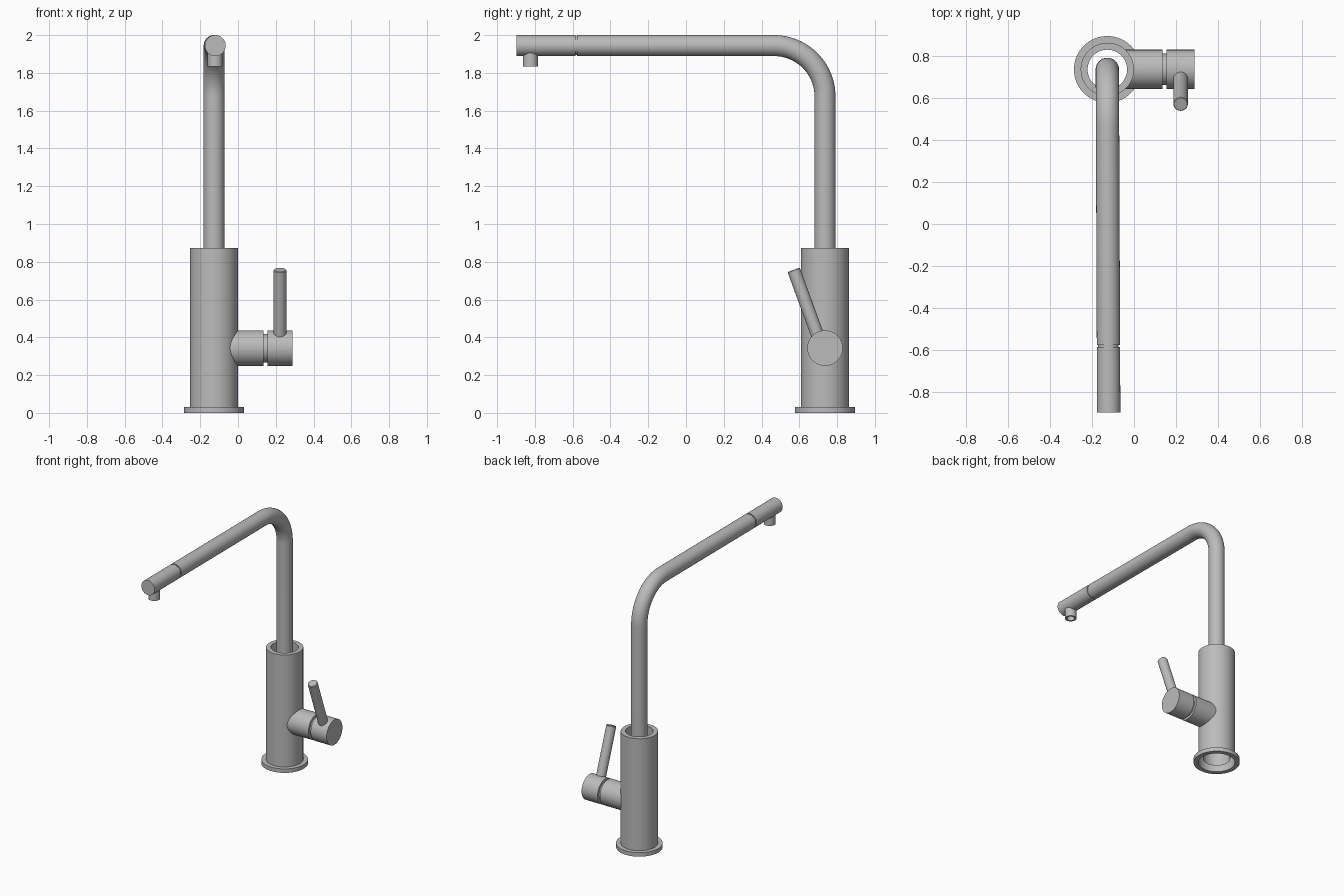
import bpy, bmesh, math
from mathutils import Vector

cube = bpy.data.objects.get("Cube")
if cube:
    bpy.data.objects.remove(cube, do_unlink=True)

SIDES = 64
CX, CY = -0.127, 0.736          # axis of the column

metal = bpy.data.materials.new("brushed grey metal")
GREY = (0.5, 0.5, 0.5, 1)
metal.diffuse_color = GREY
metal.use_nodes = True
metal.node_tree.nodes["Principled BSDF"].inputs["Base Color"].default_value = GREY


def finish(name, bm):
    """Turn a bmesh into a smooth-shaded object with sharp edges kept."""
    bmesh.ops.recalc_face_normals(bm, faces=bm.faces)
    mesh = bpy.data.meshes.new(name)
    bm.to_mesh(mesh)
    bm.free()
    mesh.materials.append(metal)
    ob = bpy.data.objects.new(name, mesh)
    bpy.context.collection.objects.link(ob)
    bpy.ops.object.select_all(action='DESELECT')
    ob.select_set(True)
    bpy.context.view_layer.objects.active = ob
    bpy.ops.object.shade_smooth_by_angle(angle=math.radians(35))
    return ob


def skin(rings, cap_start=True, cap_end=True, loop=False):
    """Bridge rings of points with quads and cap the ends."""
    bm = bmesh.new()
    rows = [[bm.verts.new(p) for p in ring] for ring in rings]
    pairs = list(zip(rows, rows[1:])) + ([(rows[-1], rows[0])] if loop else [])
    for a, b in pairs:
        for i in range(len(a)):
            j = (i + 1) % len(a)
            bm.faces.new((a[i], a[j], b[j], b[i]))
    if cap_start and not loop:
        bm.faces.new(rows[0])
    if cap_end and not loop:
        bm.faces.new(rows[-1])
    return bm


def ring(centre, axis, radius):
    """Circle of points around an axis."""
    axis = Vector(axis).normalized()
    u = axis.orthogonal().normalized()
    v = axis.cross(u)
    turns = [2 * math.pi * i / SIDES for i in range(SIDES)]
    return [Vector(centre) + radius * (u * math.cos(t) + v * math.sin(t)) for t in turns]


def lathe(name, origin, axis, profile, **caps):
    """Revolve (radius, distance along axis) pairs."""
    d = Vector(axis).normalized()
    return finish(name, skin([ring(Vector(origin) + d * h, d, r) for r, h in profile], **caps))


# Base flange and hollow column
lathe("base_flange", (CX, CY, 0), (0, 0, 1),
      [(0.159, 0), (0.159, 0.03), (0.126, 0.03), (0.126, 0)], loop=True)
lathe("column", (CX, CY, 0), (0, 0, 1),
      [(0.127, 0.005), (0.127, 0.872), (0.094, 0.872), (0.094, 0.03)],
      cap_start=False, cap_end=False)

# Bent spout pipe: upright, quarter bend, then level run, turned very slightly
R, BEND, TOP = 0.0555, 0.27, 1.9445
ahead = Vector((0.004, -1, 0)).normalized()
up = Vector((0, 0, 1))
foot = Vector((CX, CY, 0))
side = ahead.cross(up)
stations = [(foot + up * 0.6, up)]
for i in range(25):
    a = math.pi / 2 * i / 24
    stations.append((foot + ahead * BEND * (1 - math.cos(a))
                     + up * (TOP - BEND + BEND * math.sin(a)),
                     up * math.cos(a) + ahead * math.sin(a)))
stations.append((foot + ahead * 1.312 + up * TOP, ahead))
pipe_rings = []
for centre, d in stations:
    n = side.cross(d)
    pipe_rings.append([centre + R * (side * math.cos(t) + n * math.sin(t))
                       for t in (2 * math.pi * i / SIDES for i in range(SIDES))])
finish("spout_pipe", skin(pipe_rings))

# Spray head with a narrow neck at the joint
lathe("spray_head", foot + up * TOP, ahead,
      [(0.049, 1.30), (0.049, 1.322), (R, 1.322), (R, 1.634)])

# Hollow outlet nozzle under the head
outlet = foot + ahead * 1.559
lathe("outlet_nozzle", outlet, up,
      [(0.04, 1.93), (0.04, 1.835), (0.027, 1.835), (0.027, 1.88)])

# Valve housing, its inner end trimmed to the round column
VZ, VR = 0.343, 0.094
housing = [ring((x, CY, VZ), (1, 0, 0), VR) for x in (0, 0.136)]
for p in housing[0]:
    p.x = CX + math.sqrt(0.127 ** 2 - (p.y - CY) ** 2) - 0.002
finish("valve_housing", skin(housing, cap_start=False))

# Neck and turning knob
lathe("valve_neck", (0.13, CY, VZ), (1, 0, 0), [(0.075, 0), (0.075, 0.03)])
lathe("valve_knob", (0.155, CY, VZ), (1, 0, 0), [(VR, 0), (VR, 0.133)])

# Lever rod leaning forward
tilt = math.radians(20)
lean = Vector((0, -math.sin(tilt), math.cos(tilt)))
lathe("lever", (0.222, 0.721, VZ), lean, [(0.0345, 0.02), (0.0345, 0.437), (0.031, 0.441)])
